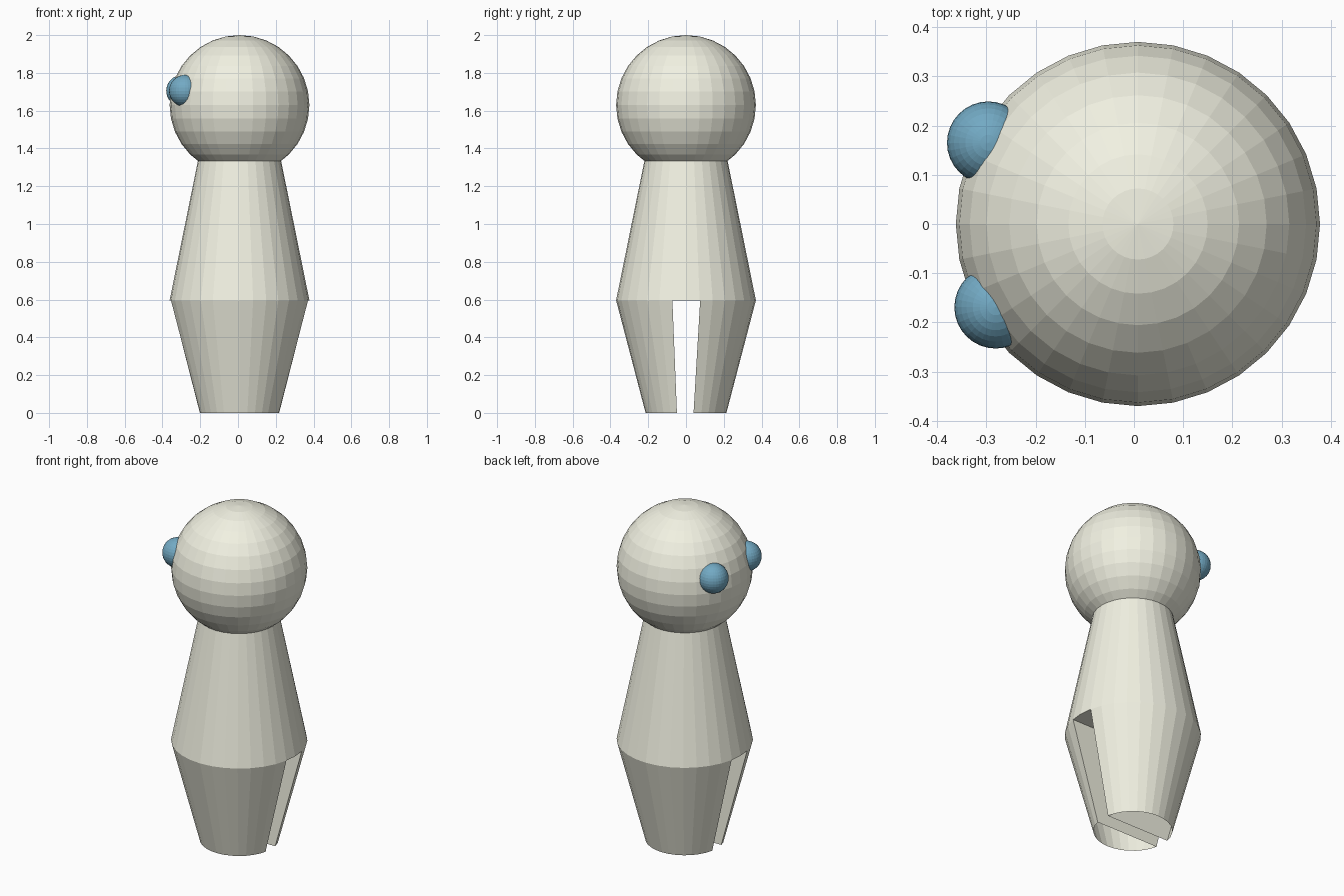
import bpy, bmesh
from mathutils import Vector

if "Cube" in bpy.data.objects:
    bpy.data.objects.remove(bpy.data.objects["Cube"])

CX = 0.008      # axis of the figure
SIDES = 32
WAIST_Z = 0.596
WAIST_R = 0.37


def colour(name, rgb):
    mat = bpy.data.materials.new(name)
    mat.diffuse_color = (*rgb, 1)
    mat.use_nodes = True
    mat.node_tree.nodes["Principled BSDF"].inputs["Base Color"].default_value = mat.diffuse_color
    return mat


cream = colour("cream", (0.88, 0.88, 0.76))
blue = colour("blue", (0.17, 0.40, 0.55))


def finish(name, bm, mat):
    me = bpy.data.meshes.new(name)
    bm.to_mesh(me)
    bm.free()
    me.materials.append(mat)
    ob = bpy.data.objects.new(name, me)
    bpy.context.collection.objects.link(ob)
    return ob


def ball(name, centre, r, mat):
    bm = bmesh.new()
    bmesh.ops.create_uvsphere(bm, u_segments=SIDES, v_segments=16, radius=r)
    bmesh.ops.translate(bm, verts=bm.verts, vec=centre)
    return finish(name, bm, mat)


def frustum(z0, r0, z1, r1):
    bm = bmesh.new()
    bmesh.ops.create_cone(bm, cap_ends=True, segments=SIDES,
                          radius1=r0, radius2=r1, depth=z1 - z0)
    bmesh.ops.translate(bm, verts=bm.verts, vec=(CX, 0, (z0 + z1) / 2))
    return bm


def leg(name, side, gap_bottom, gap_top):
    # tapered half cone, cut by a slightly sloping inner wall
    bm = frustum(0, 0.214, WAIST_Z, WAIST_R)
    low = Vector((0, side * gap_bottom, 0))
    up = Vector((0, side * gap_top, WAIST_Z)) - low
    normal = Vector((side, 0, 0)).cross(up)
    if normal.y * side < 0:
        normal.negate()
    geom = bm.verts[:] + bm.edges[:] + bm.faces[:]
    cut = bmesh.ops.bisect_plane(bm, geom=geom, plane_co=low, plane_no=normal,
                                 clear_inner=True)
    edges = [e for e in cut["geom_cut"] if isinstance(e, bmesh.types.BMEdge)]
    bmesh.ops.contextual_create(bm, geom=edges)
    bmesh.ops.recalc_face_normals(bm, faces=bm.faces)
    # hollow shell: open at the foot and under the torso
    ends = [f for f in bm.faces if abs(f.normal.z) > 0.9]
    bmesh.ops.delete(bm, geom=ends, context='FACES_ONLY')
    return finish(name, bm, cream)


# Head and torso
ball("head", (CX, 0, 1.630), 0.37, cream)
finish("torso", frustum(WAIST_Z, WAIST_R, 1.345, 0.218), cream)

# Legs on either side of the slot
leg("back_leg", 1, 0.04, 0.075)
leg("front_leg", -1, 0.048, 0.072)

# Eyes
ball("back_eye", (-0.296, 0.165, 1.705), 0.084, blue)
ball("front_eye", (-0.281, -0.169, 1.705), 0.084, blue)
